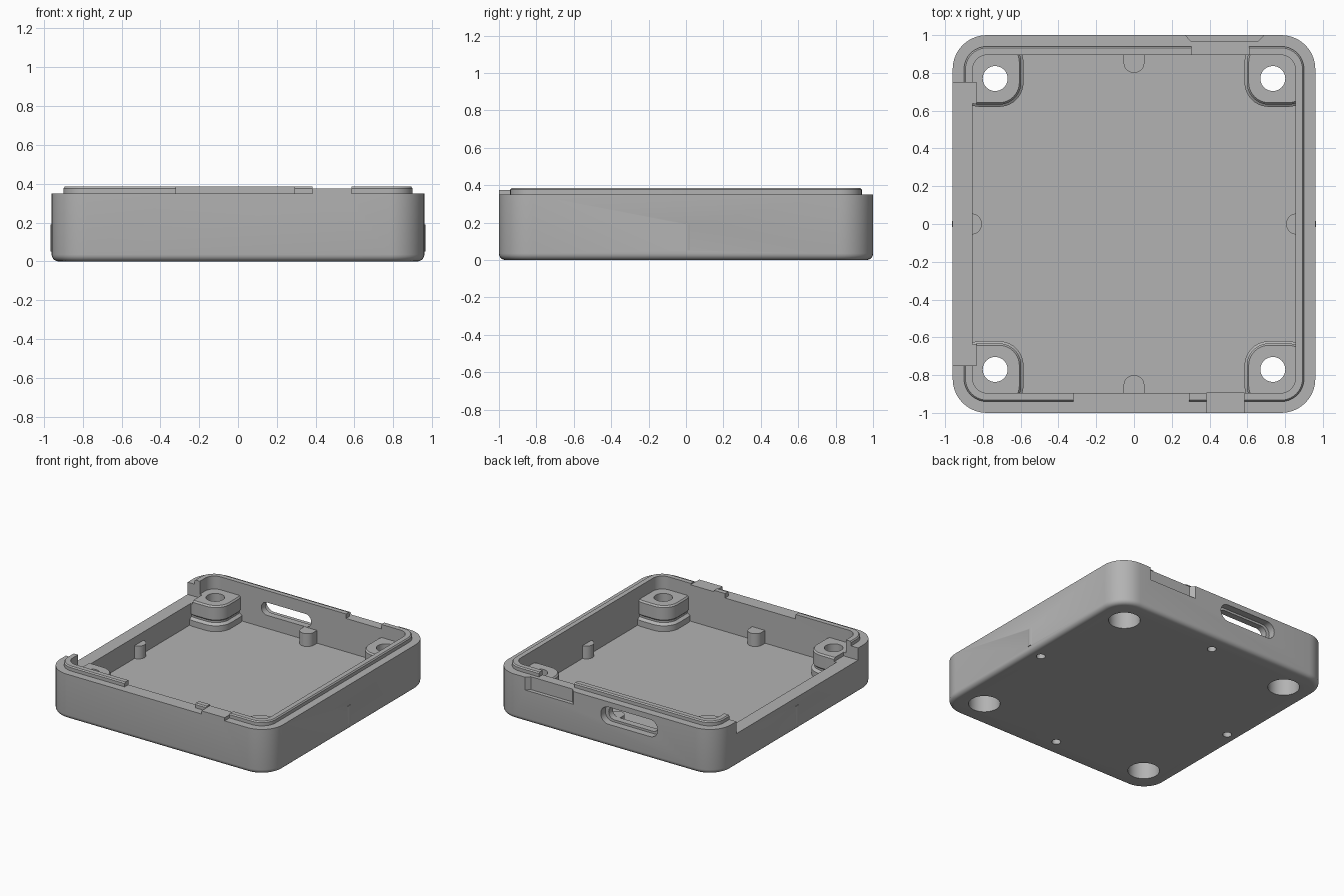
import bpy, bmesh, math
from mathutils import Matrix

if "Cube" in bpy.data.objects:
    bpy.data.objects.remove(bpy.data.objects["Cube"])

grey = bpy.data.materials.new("plain_grey")
grey.diffuse_color = (0.45, 0.45, 0.45, 1)
grey.use_nodes = True
grey.node_tree.nodes["Principled BSDF"].inputs["Base Color"].default_value = grey.diffuse_color


def make(name, loops):
    """Solid lofted through closed loops of equal point count."""
    bm = bmesh.new()
    rings = [[bm.verts.new(p) for p in loop] for loop in loops]
    n = len(rings[0])
    for a, b in zip(rings, rings[1:]):
        for i in range(n):
            j = (i + 1) % n
            bm.faces.new((a[i], a[j], b[j], b[i]))
    bm.faces.new(rings[0][::-1])
    bm.faces.new(rings[-1])
    bmesh.ops.recalc_face_normals(bm, faces=bm.faces)
    me = bpy.data.meshes.new(name)
    bm.to_mesh(me)
    bm.free()
    me.materials.append(grey)
    ob = bpy.data.objects.new(name, me)
    bpy.context.collection.objects.link(ob)
    return ob


def rounded(hx, hy, r, z, cx=0, cy=0, seg=10):
    """Rounded rectangle loop from half sizes and corner radius."""
    pts = []
    for k, (sx, sy) in enumerate(((1, 1), (-1, 1), (-1, -1), (1, -1))):
        for i in range(seg + 1):
            a = math.pi / 2 * (k + i / seg)
            pts.append((cx + sx * (hx - r) + r * math.cos(a),
                        cy + sy * (hy - r) + r * math.sin(a), z))
    return pts


def box(name, x0, x1, y0, y1, z0, z1):
    q = [(x0, y0), (x1, y0), (x1, y1), (x0, y1)]
    return make(name, [[(x, y, z) for x, y in q] for z in (z0, z1)])


def cylinder(name, x, y, r, z0, z1, n=40):
    c = [(x + r * math.cos(math.tau * i / n), y + r * math.sin(math.tau * i / n)) for i in range(n)]
    return make(name, [[(px, py, z) for px, py in c] for z in (z0, z1)])


def combine(target, tool, op):
    """Apply a boolean and discard the tool."""
    tool.hide_render = True
    m = target.modifiers.new("cut", 'BOOLEAN')
    m.operation, m.object, m.solver = op, tool, 'EXACT'
    bpy.context.view_layer.objects.active = target
    bpy.ops.object.modifier_apply(modifier=m.name)
    bpy.data.objects.remove(tool)


# case body: filleted bottom edge, outer wall, stepped lip
loops = []
for i in range(6):
    a = math.pi / 2 * i / 5
    d = 0.035 * (1 - math.sin(a))
    loops.append(rounded(0.96 - d, 1 - d, 0.18 - d, 0.035 * (1 - math.cos(a))))
loops += [rounded(0.96, 1, 0.18, 0.35), rounded(0.90, 0.94, 0.12, 0.35),
          rounded(0.90, 0.94, 0.12, 0.376), rounded(0.892, 0.932, 0.112, 0.385)]
body = make("case_body", loops)

# interior cavity
combine(body, make("cavity", [rounded(0.855, 0.895, 0.08, 0.09),
                              rounded(0.855, 0.895, 0.08, 0.6)]), 'DIFFERENCE')

# corner screw bosses with a groove around them
profile = [(0, 0.05), (0, 0.135), (0.022, 0.15), (0.022, 0.165), (0.012, 0.175),
           (0.012, 0.272), (0.022, 0.284)]
for sx in (-1, 1):
    for sy in (-1, 1):
        boss = make("boss", [rounded(0.18 - d, 0.1825 - d, 0.13 - d, z, sx * 0.765, sy * 0.8025)
                             for d, z in profile])
        combine(body, boss, 'UNION')

# board support pegs on the four walls
for x, y in ((0, 0.855), (0, -0.855), (0.86, 0), (-0.86, 0)):
    hx, hy = (0.055, 0.08) if x == 0 else (0.08, 0.055)
    px, py = x * 1.029, y * 1.029
    combine(body, make("peg", [rounded(hx, hy, 0.0549, z, px, py) for z in (0.05, 0.19)]), 'UNION')
    combine(body, cylinder("pin_hole", x, y, 0.032, -0.1, 0.13, 24), 'DIFFERENCE')

# mounting holes with head recess underneath
for sx in (-1, 1):
    for sy in (-1, 1):
        combine(body, cylinder("screw_hole", sx * 0.735, sy * 0.77, 0.066, -0.1, 0.5), 'DIFFERENCE')
        combine(body, cylinder("head_recess", sx * 0.735, sy * 0.77, 0.112, -0.1, 0.15), 'DIFFERENCE')

# left wall cut-out and lip gaps at front and back
combine(body, box("left_gap", -1.2, -0.835, -0.75, 0.75, 0.255, 0.6), 'DIFFERENCE')
combine(body, box("front_gap", -0.32, 0.29, -1.2, -0.85, 0.35, 0.6), 'DIFFERENCE')
combine(body, box("back_gap", 0.305, 0.61, 0.85, 1.2, 0.35, 0.6), 'DIFFERENCE')
combine(body, box("front_notch", 0.385, 0.585, -1.2, -0.85, 0.345, 0.6), 'DIFFERENCE')

# flush raised block in the front notch
combine(body, box("front_block", 0.385, 0.585, -1.0, -0.893, 0.30, 0.375), 'UNION')

# tapered recess outside the back wall
trap = [(0.252, 1.02), (0.708, 1.02), (0.66, 0.97), (0.30, 0.97)]
combine(body, make("back_recess", [[(x, y, z) for x, y in trap] for z in (0.25, 0.6)]), 'DIFFERENCE')

# port slot through the back wall: wide outside, narrow inside
for hx, hz, y0, y1 in ((0.245, 0.067, 0.945, 1.1), (0.215, 0.05, 0.8, 1.1)):
    slot = make("port_slot", [rounded(hx, hz, hz * 0.98, -y, -0.21, 0.242) for y in (y0, y1)])
    slot.data.transform(Matrix.Rotation(math.pi / 2, 4, 'X'))
    combine(body, slot, 'DIFFERENCE')

# smooth curved walls, keep crisp edges
bpy.ops.object.select_all(action='DESELECT')
body.select_set(True)
bpy.context.view_layer.objects.active = body
bpy.ops.object.shade_smooth_by_angle(angle=math.radians(30))
